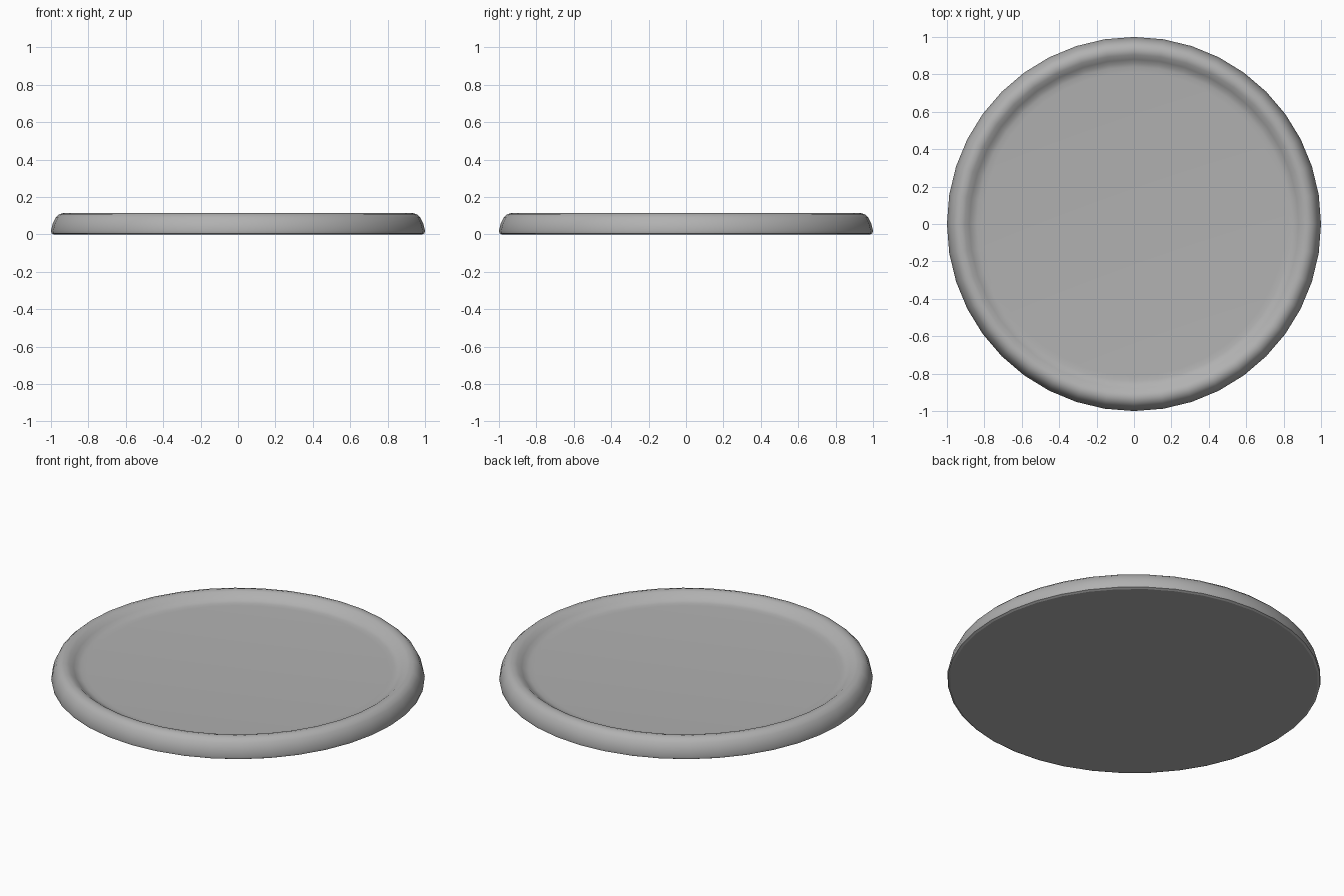
import bpy, bmesh
from math import sin, cos, tau, radians

if "Cube" in bpy.data.objects:
    bpy.data.objects.remove(bpy.data.objects["Cube"])

SIDES = 40
# Radius/height section: underside edge, outer wall, rim crown, inner slope, floor
PROFILE = [(0.985, 0.0), (0.997, 0.006), (1.0, 0.02), (0.99, 0.06), (0.975, 0.09),
           (0.955, 0.108), (0.93, 0.115), (0.905, 0.109), (0.88, 0.09),
           (0.86, 0.077), (0.84, 0.072), (0.81, 0.07)]

# Round shallow tray, lathed from the section
bm = bmesh.new()
rings = [[bm.verts.new((r * cos(tau * i / SIDES), r * sin(tau * i / SIDES), z))
          for i in range(SIDES)] for r, z in PROFILE]
for a, b in zip(rings, rings[1:]):
    for i in range(SIDES):
        j = (i + 1) % SIDES
        bm.faces.new((a[i], a[j], b[j], b[i]))

# Flat underside and floor
bm.faces.new(rings[0][::-1])
bm.faces.new(rings[-1])
bmesh.ops.recalc_face_normals(bm, faces=bm.faces)

mesh = bpy.data.meshes.new("round_tray")
bm.to_mesh(mesh)
bm.free()
tray = bpy.data.objects.new("round_tray", mesh)
bpy.context.collection.objects.link(tray)

# Mid grey finish
grey = bpy.data.materials.new("mid_grey")
grey.diffuse_color = (0.44, 0.44, 0.44, 1)
grey.use_nodes = True
grey.node_tree.nodes["Principled BSDF"].inputs["Base Color"].default_value = grey.diffuse_color
mesh.materials.append(grey)

# Smooth rim, crisp underside edge
bpy.context.view_layer.objects.active = tray
tray.select_set(True)
bpy.ops.object.shade_smooth_by_angle(angle=radians(40))
for e in mesh.edges:
    if all(mesh.vertices[v].co.z < 0.001 for v in e.vertices):
        e.use_edge_sharp = True
